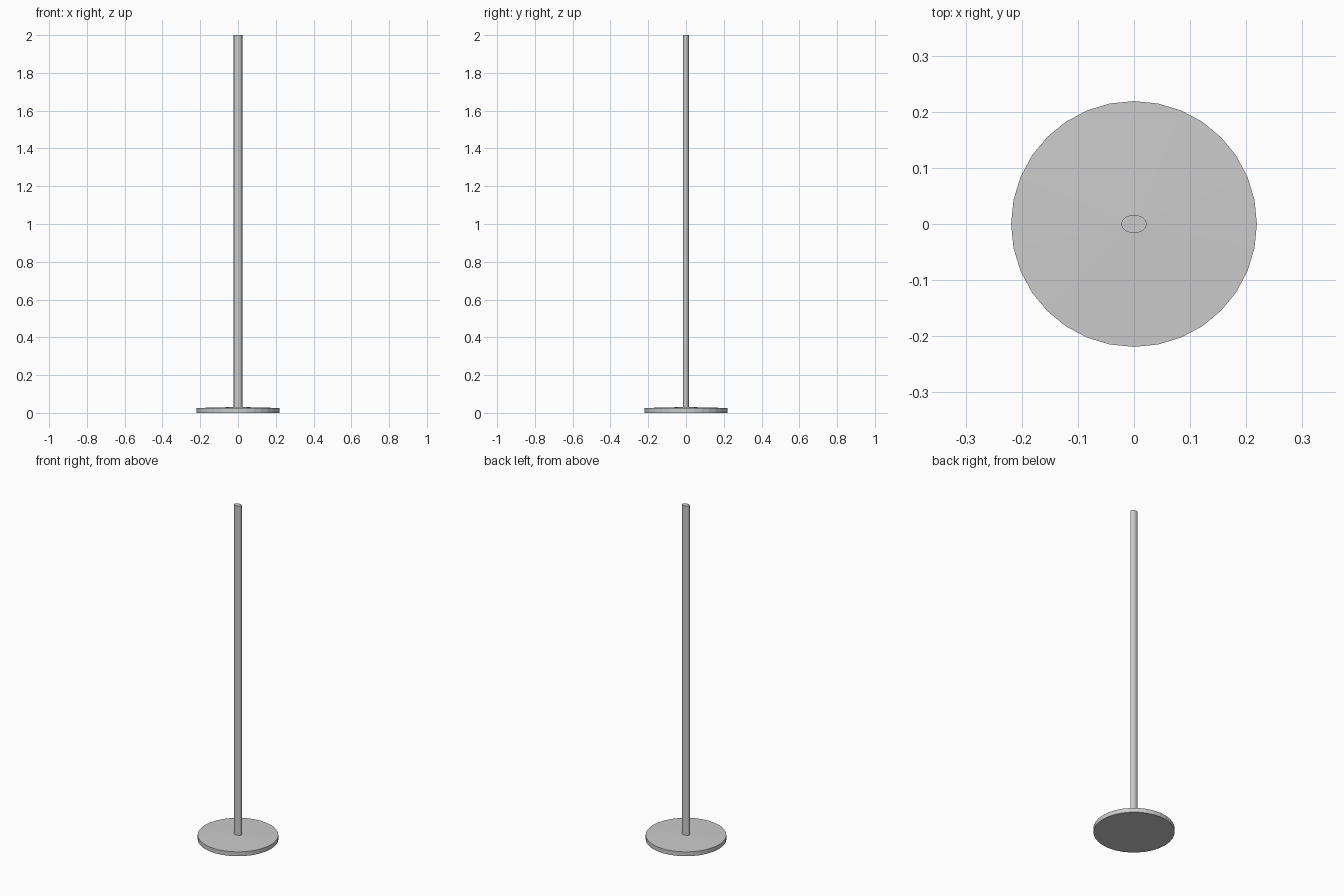
import bpy, bmesh
from math import sin, cos, pi

if "Cube" in bpy.data.objects:
    bpy.data.objects.remove(bpy.data.objects["Cube"])


def lathe(name, rings, sides):
    """Stack of (rx, ry, z) elliptical rings with both ends closed."""
    bm = bmesh.new()
    loops = [[bm.verts.new((rx * cos(2 * pi * i / sides), ry * sin(2 * pi * i / sides), z))
              for i in range(sides)] for rx, ry, z in rings]
    for a, b in zip(loops, loops[1:]):
        for i in range(sides):
            j = (i + 1) % sides
            bm.faces.new((a[i], a[j], b[j], b[i]))
    bm.faces.new(loops[0][::-1])
    bm.faces.new(loops[-1])
    mesh = bpy.data.meshes.new(name)
    bm.to_mesh(mesh)
    bm.free()
    obj = bpy.data.objects.new(name, mesh)
    bpy.context.collection.objects.link(obj)
    return obj


# Round foot plate with a very slightly raised centre
base = lathe("base_plate", [(0.219, 0.219, 0), (0.219, 0.219, 0.026), (0.02, 0.015, 0.031)], 32)

# Tall oval pole
pole = lathe("pole", [(0.0225, 0.016, 0.02), (0.0225, 0.016, 2.0)], 32)

# Smooth the pole, keeping its end edges sharp
bpy.ops.object.select_all(action='DESELECT')
pole.select_set(True)
bpy.context.view_layer.objects.active = pole
bpy.ops.object.shade_smooth_by_angle()
